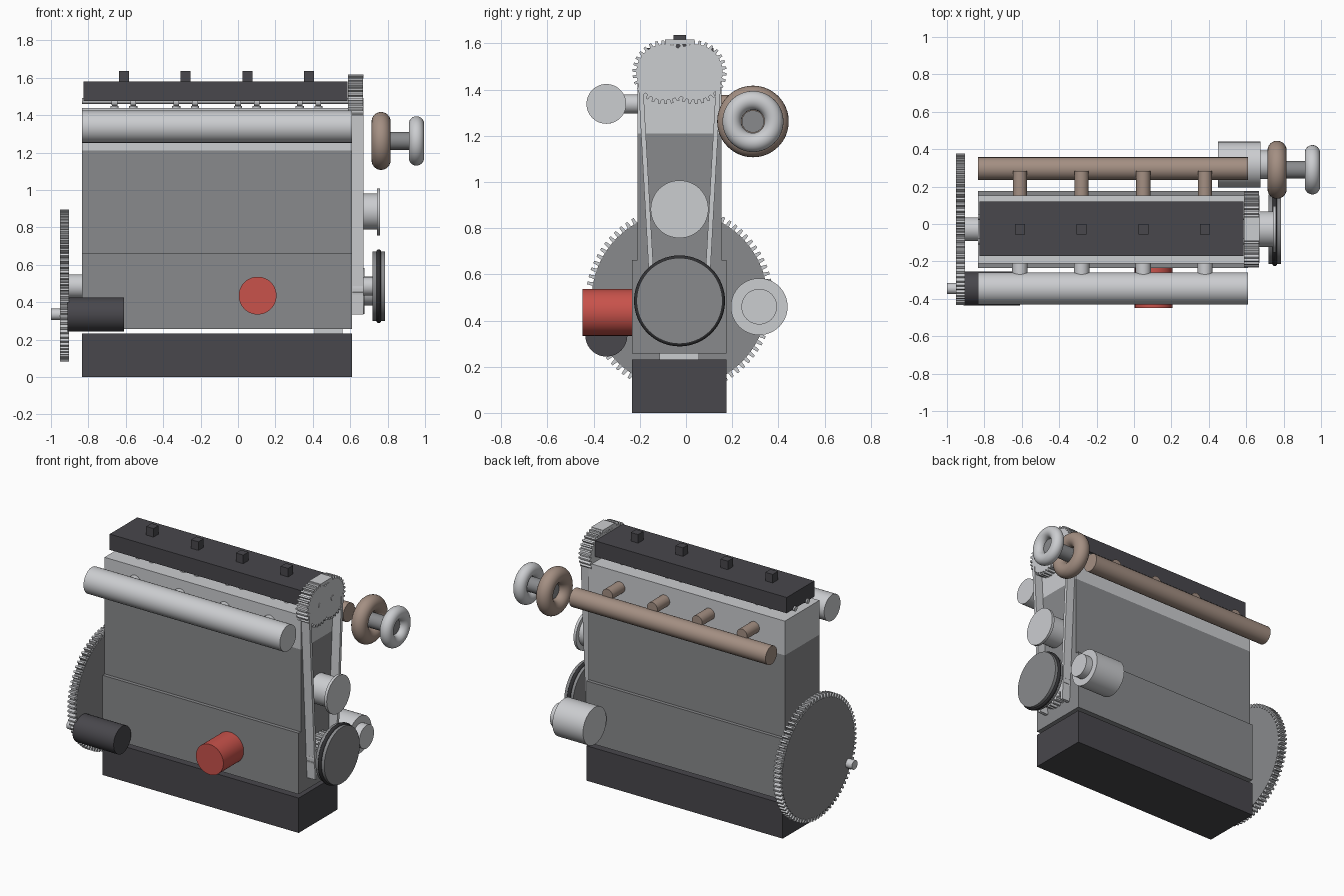
import bpy, bmesh, math
from mathutils import Matrix, Vector

if "Cube" in bpy.data.objects:
    bpy.data.objects.remove(bpy.data.objects["Cube"])


def material(name, rgb):
    m = bpy.data.materials.new(name)
    m.diffuse_color = (*rgb, 1)
    m.use_nodes = True
    m.node_tree.nodes["Principled BSDF"].inputs["Base Color"].default_value = m.diffuse_color
    return m


ALLOY = material("light_alloy", (0.60, 0.61, 0.63))
IRON = material("cast_iron_grey", (0.25, 0.255, 0.265))
DARK = material("dark_paint", (0.065, 0.063, 0.072))
RUBBER = material("black_rubber", (0.03, 0.03, 0.033))
RED = material("red_paint", (0.58, 0.085, 0.07))
BROWN = material("hot_pipe_brown", (0.37, 0.275, 0.225))

YC = -0.028            # centre plane of the engine
X0, X1 = -0.835, 0.61  # block ends
CYL = [-0.61, -0.28, 0.05, 0.38]


def finish(bm, name, mat, smooth=False):
    bmesh.ops.recalc_face_normals(bm, faces=bm.faces)
    me = bpy.data.meshes.new(name)
    bm.to_mesh(me)
    bm.free()
    me.materials.append(mat)
    ob = bpy.data.objects.new(name, me)
    bpy.context.collection.objects.link(ob)
    if smooth:
        bpy.context.view_layer.objects.active = ob
        ob.select_set(True)
        bpy.ops.object.shade_smooth_by_angle(angle=math.radians(35))
        ob.select_set(False)
    return ob


def box(name, mat, x, y, z):
    bm = bmesh.new()
    size = [b - a for a, b in (x, y, z)]
    mid = [(a + b) / 2 for a, b in (x, y, z)]
    bmesh.ops.create_cube(bm, size=1, matrix=Matrix.Translation(mid) @ Matrix.Diagonal((*size, 1)))
    return finish(bm, name, mat)


def rod(name, mat, a, b, r, seg=48):
    """Cylinder between two points."""
    a, b = Vector(a), Vector(b)
    bm = bmesh.new()
    rot = (b - a).to_track_quat('Z', 'Y').to_matrix().to_4x4()
    bmesh.ops.create_cone(bm, cap_ends=True, segments=seg, radius1=r, radius2=r,
                          depth=(b - a).length, matrix=Matrix.Translation((a + b) / 2) @ rot)
    return finish(bm, name, mat, True)


def xrod(name, mat, x0, x1, y, z, r, seg=48):
    return rod(name, mat, (x0, y, z), (x1, y, z), r, seg)


def prism(name, mat, pts, x0, x1):
    """Extrude a (y, z) outline along x."""
    bm = bmesh.new()
    face = bm.faces.new([bm.verts.new((x0, y, z)) for y, z in pts])
    new = bmesh.ops.extrude_face_region(bm, geom=[face])["geom"]
    bmesh.ops.translate(bm, vec=(x1 - x0, 0, 0),
                        verts=[v for v in new if isinstance(v, bmesh.types.BMVert)])
    return finish(bm, name, mat)


def gear(name, mat, x0, x1, y, z, root, tip, teeth):
    pts = []
    for i in range(teeth):
        for f, r in ((0, root), (0.42, root), (0.52, tip), (0.88, tip)):
            a = math.tau * (i + f) / teeth
            pts.append((y + r * math.cos(a), z + r * math.sin(a)))
    return prism(name, mat, pts, x0, x1)


def ring(name, mat, x, y, z, major, minor):
    bpy.ops.mesh.primitive_torus_add(major_segments=64, minor_segments=24, major_radius=major,
                                     minor_radius=minor, location=(x, y, z),
                                     rotation=(0, math.pi / 2, 0))
    ob = bpy.context.object
    ob.name = name
    ob.data.materials.append(mat)
    bpy.ops.object.shade_smooth_by_angle(angle=math.radians(60))
    ob.select_set(False)


# Block, head, sump and cover
box("oil_pan", DARK, (X0, X1), (-0.234, 0.176), (0, 0.232))
box("oil_pump", ALLOY, (0.41, 0.56), (-0.115, 0.057), (0.2, 0.3))
box("crankcase", IRON, (X0, X1), (-0.234, 0.176), (0.257, 0.663))
box("cylinder_block", IRON, (X0, X1), (-0.21, 0.153), (0.663, 1.21))
box("cylinder_head", ALLOY, (X0, X1), (-0.21, 0.153), (1.21, 1.438))
box("valve_cover", DARK, (-0.825, 0.585), (-0.17, 0.12), (1.475, 1.58))

# Camshafts, lobes and valves
for side in (-1, 1):
    y = YC + side * 0.066
    xrod("camshaft", ALLOY, X0, 0.672, y, 1.476, 0.016, 24)
    gear("cam_sprocket", ALLOY, 0.587, 0.668, y, 1.475, 0.121, 0.138, 30)
    for x in CYL:
        for dx in (-0.05, 0.05):
            xrod("cam_lobe", ALLOY, x + dx - 0.015, x + dx + 0.015, y, 1.472, 0.025, 24)
            rod("valve_stem", ALLOY, (x + dx, y, 1.42), (x + dx, y, 1.47), 0.009, 16)
            rod("valve_cap", ALLOY, (x + dx, y, 1.438), (x + dx, y, 1.449), 0.022, 24)

# Manifolds, runners and ignition coils
xrod("intake_manifold", ALLOY, X0, X1, -0.345, 1.338, 0.086)
xrod("exhaust_manifold", BROWN, X0, X1, 0.296, 1.265, 0.061)
for x in CYL:
    rod("intake_runner", ALLOY, (x, -0.345, 1.338), (x, -0.19, 1.338), 0.041, 32)
    rod("exhaust_runner", BROWN, (x, 0.13, 1.338), (x, 0.284, 1.338), 0.038, 32)
    box("ignition_coil", DARK, (x - 0.027, x + 0.027), (YC - 0.027, YC + 0.027), (1.57, 1.637))

# Timing belt: two slanted runs and a top run, with the crank sprocket
for side in (-1, 1):
    outline = [(YC + side * d, z) for d, z in
               ((0.181, 1.465), (0.160, 1.465), (0.097, 0.335), (0.118, 0.335))]
    prism("timing_belt_run", ALLOY, outline, 0.61, 0.67)
box("timing_belt_top", ALLOY, (0.587, 0.672), (-0.092, 0.036), (1.596, 1.617))
gear("crank_sprocket", ALLOY, 0.612, 0.668, YC, 0.47, 0.112, 0.128, 24)

# Crank pulley
xrod("crank_nose", ALLOY, 0.6, 0.73, YC, 0.485, 0.05)
xrod("crank_pulley", IRON, 0.72, 0.785, YC, 0.485, 0.186, 64)
ring("pulley_belt", RUBBER, 0.752, YC, 0.485, 0.184, 0.013)

# Water pump
xrod("water_pump_body", ALLOY, 0.61, 0.742, YC, 0.885, 0.096)
xrod("water_pump_pulley", ALLOY, 0.742, 0.76, YC, 0.882, 0.125, 64)

# Alternator
xrod("alternator", ALLOY, 0.45, 0.675, 0.317, 0.46, 0.123, 64)
xrod("alternator_pulley", ALLOY, 0.675, 0.725, 0.317, 0.46, 0.077)

# Turbocharger
ring("turbine_housing", BROWN, 0.765, 0.29, 1.262, 0.104, 0.051)
ring("compressor_housing", ALLOY, 0.954, 0.29, 1.262, 0.091, 0.041)
xrod("turbo_shaft", IRON, 0.765, 0.954, 0.29, 1.262, 0.048)

# Flywheel and starter
xrod("crank_tail", ALLOY, -0.91, X0, YC, 0.485, 0.064)
xrod("flywheel", IRON, -0.953, -0.903, YC, 0.49, 0.381, 96)
gear("ring_gear", ALLOY, -0.952, -0.904, YC, 0.49, 0.379, 0.406, 80)
xrod("starter_motor", DARK, -0.912, -0.61, -0.345, 0.335, 0.091)
xrod("starter_pinion", ALLOY, -1.0, -0.91, -0.345, 0.335, 0.03, 32)

# Oil filter
rod("oil_filter", RED, (0.105, -0.448, 0.435), (0.105, -0.23, 0.435), 0.101)
